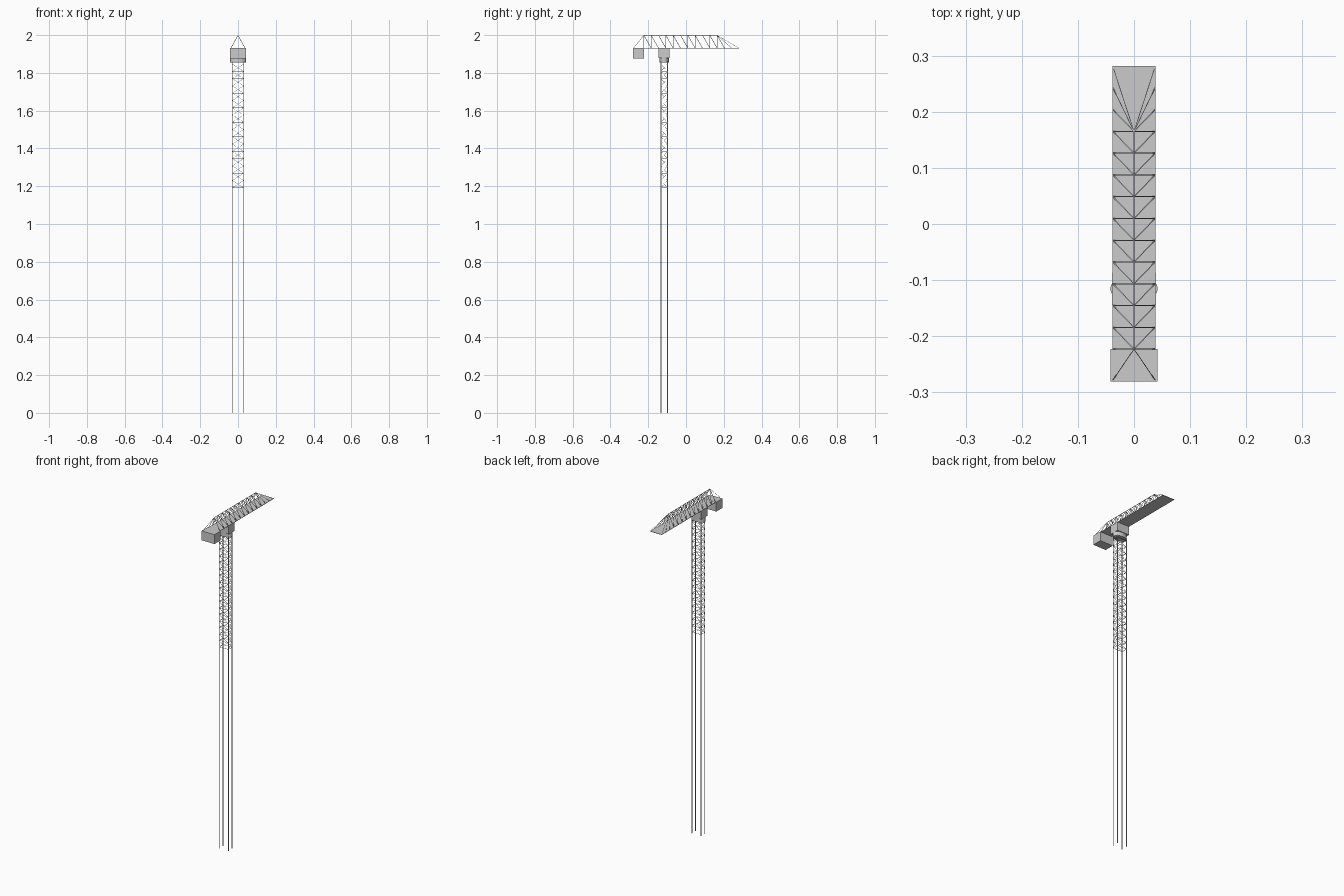
import bpy, bmesh, math
from mathutils import Vector, Matrix

if "Cube" in bpy.data.objects:
    bpy.data.objects.remove(bpy.data.objects["Cube"])

MAST_Y = -0.1155
DECK_Z = 1.931


def finish(bm, name):
    me = bpy.data.meshes.new(name)
    bm.to_mesh(me)
    bm.free()
    ob = bpy.data.objects.new(name, me)
    bpy.context.collection.objects.link(ob)
    return ob


def box(name, lo, hi):
    lo, hi = Vector(lo), Vector(hi)
    bm = bmesh.new()
    m = Matrix.Translation((lo + hi) / 2) @ Matrix.Diagonal((*(hi - lo), 1))
    bmesh.ops.create_cube(bm, size=1, matrix=m)
    return finish(bm, name)


def bars(name, segments, width):
    """Square bars between pairs of points, joined in one object."""
    bm = bmesh.new()
    for a, b in segments:
        a, b = Vector(a), Vector(b)
        d = b - a
        rot = d.to_track_quat('Z', 'Y').to_matrix().to_4x4()
        m = Matrix.Translation((a + b) / 2) @ rot @ Matrix.Diagonal((width, width, d.length, 1))
        bmesh.ops.create_cube(bm, size=1, matrix=m)
    return finish(bm, name)


# Mast: four long legs, latticed only on the upper part
corners = [(x * 0.03, MAST_Y + y * 0.0175) for x, y in ((-1, -1), (1, -1), (1, 1), (-1, 1))]
for n, (x, y) in enumerate(corners):
    box(f"mast_leg_{n + 1}", (x - 0.0015, y - 0.002, 0), (x + 0.0015, y + 0.002, 1.86))

step, start, bays = 0.0385, 1.192, 17
rungs, braces = [], []
for k in range(bays + 1):
    z = start + k * step
    for i in range(4):
        a, b = corners[i], corners[(i + 1) % 4]
        rungs.append(((*a, z), (*b, z)))
        if k < bays:
            braces.append(((*a, z), (*b, z + step)))
bars("mast_rungs", rungs, 0.0014)
bars("mast_braces", braces, 0.0012)

# Slewing ring (oval drum) and the housing above it
bm = bmesh.new()
bmesh.ops.create_cone(bm, cap_ends=True, segments=48, radius1=1, radius2=1, depth=1,
                      matrix=Matrix.Translation((0, MAST_Y, 1.8685)) @ Matrix.Diagonal((0.042, 0.026, 0.025, 1)))
ring = finish(bm, "slewing_ring")
bpy.context.view_layer.objects.active = ring
ring.select_set(True)
bpy.ops.object.shade_smooth_by_angle()
box("slewing_housing", (-0.039, MAST_Y - 0.029, 1.88), (0.039, MAST_Y + 0.029, DECK_Z - 0.001))

# Jib deck and rear counterweight
box("jib_deck", (-0.0385, -0.28, DECK_Z - 0.002), (0.0385, 0.2815, DECK_Z))
box("counterweight", (-0.042, -0.2805, 1.876), (0.042, -0.223, DECK_Z + 0.0005))

# Jib truss: top chord with paired struts and diagonals down to the deck edges
pitch, first, count = 0.0388, -0.223, 11
top_z, half = 1.999, 0.0375
struts = []
for i in range(count):
    y = first + i * pitch
    for s in (-1, 1):
        struts.append(((0, y, top_z), (s * half, y, DECK_Z)))
        struts.append(((0, y, top_z), (s * half, y + pitch, DECK_Z)))
bars("jib_struts", struts, 0.0018)

last = first + (count - 1) * pitch
ends = []
for s in (-1, 1):
    ends.append(((0, first, top_z), (s * half, -0.278, DECK_Z)))
    for y in (last + 2 * pitch, 0.28):
        ends.append(((0, last, top_z), (s * half, y, DECK_Z)))
bars("jib_end_stays", ends, 0.0013)
bars("jib_top_chord", [((0, first, top_z), (0, last, top_z))], 0.002)
